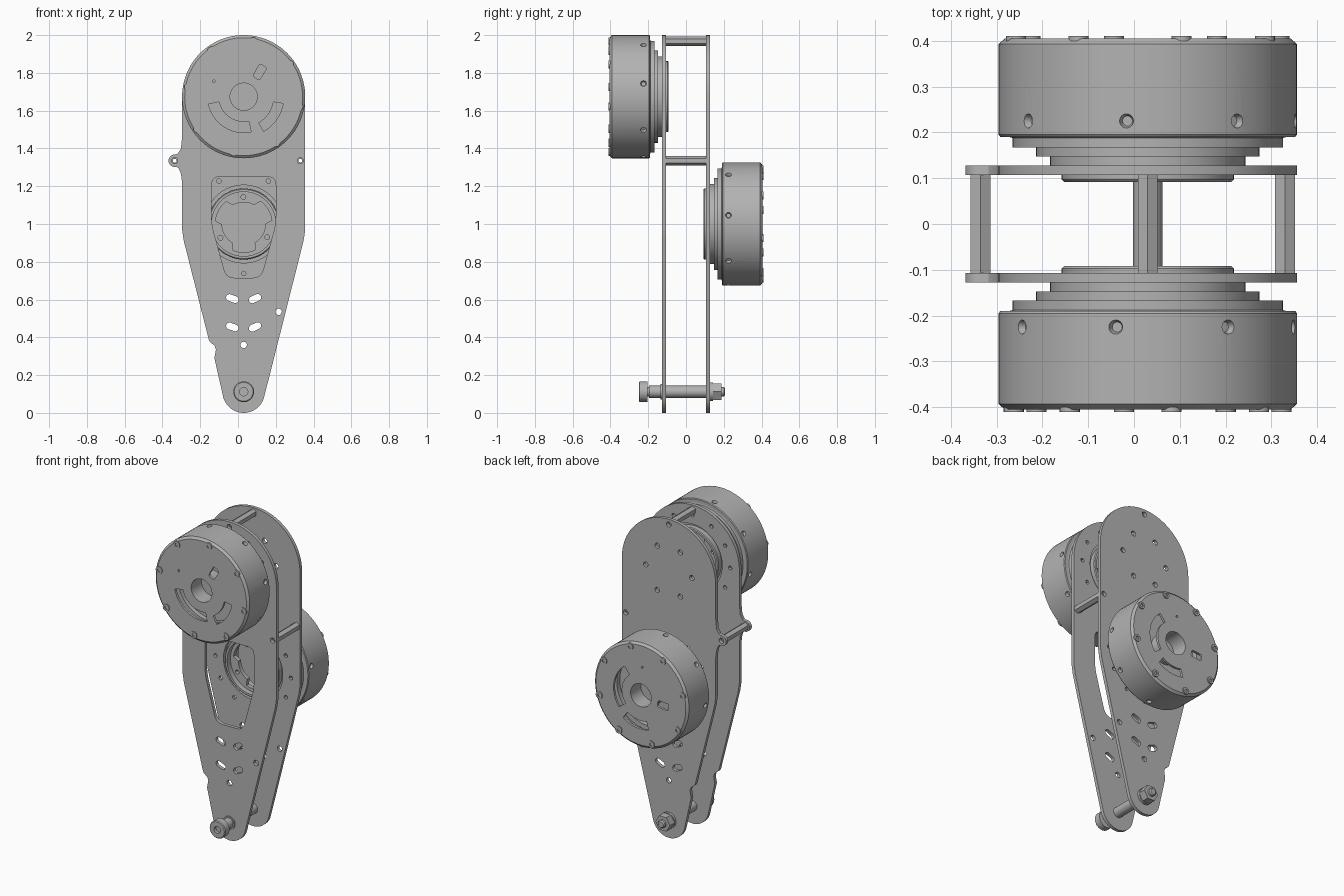
import bpy, bmesh, math
from mathutils import Matrix, Vector

cube = bpy.data.objects.get("Cube")
if cube:
    bpy.data.objects.remove(cube)

CX, UPPER, LOWER, PIVOT = 0.03, 1.674, 1.0, 0.112

grey = bpy.data.materials.new("machined grey")
grey.use_nodes = True
grey.diffuse_color = (0.45, 0.45, 0.45, 1)
grey.node_tree.nodes["Principled BSDF"].inputs["Base Color"].default_value = (0.45, 0.45, 0.45, 1)
parts = []


# ---- helpers: local z is the outward axis, turned to -y (front) or +y (back)
def place(mesh, name, cx=0, cz=0, back=False, spin=0):
    mesh.materials.clear()
    mesh.materials.append(grey)
    obj = bpy.data.objects.new(name, mesh)
    bpy.context.collection.objects.link(obj)
    obj.matrix_world = (Matrix.Translation((cx, 0, cz))
                        @ Matrix.Rotation(math.pi if back else 0, 4, 'Z')
                        @ Matrix.Rotation(math.pi / 2, 4, 'X')
                        @ Matrix.Rotation(math.radians(spin), 4, 'Z'))
    parts.append(obj)
    return obj


def evaluated(obj):
    deps = bpy.context.evaluated_depsgraph_get()
    return bpy.data.meshes.new_from_object(obj.evaluated_get(deps))


def arc(cx, cy, r, a0, a1, n=16):
    angles = [math.radians(a0 + (a1 - a0) * i / n) for i in range(n + 1)]
    return [(cx + r * math.cos(a), cy + r * math.sin(a)) for a in angles]


def circle(cx, cy, r, n=24):
    return arc(cx, cy, r, 0, 360, n)[:-1]


def polar(cx, cy, r, deg):
    return cx + r * math.cos(math.radians(deg)), cy + r * math.sin(math.radians(deg))


def slot(cx, cy, half, r, deg):
    return (arc(*polar(cx, cy, half, deg), r, deg - 90, deg + 90, 8)
            + arc(*polar(cx, cy, -half, deg), r, deg + 90, deg + 270, 8))


def sector(r0, r1, a0, a1):
    return arc(0, 0, r0, a0, a1) + arc(0, 0, r1, a1, a0)


def rounded(points, r):
    out = []
    for i, p in enumerate(points):
        p = Vector(p)
        a, b = Vector(points[i - 1]), Vector(points[(i + 1) % len(points)])
        a, b = p + (a - p).normalized() * r, p + (b - p).normalized() * r
        for k in range(6):
            t = k / 5
            out.append(tuple(a * (1 - t) ** 2 + p * 2 * t * (1 - t) + b * t * t))
    return out


def prism(loops, w0, w1):
    """Flat outline with holes, thickened from w0 to w1."""
    curve = bpy.data.curves.new("outline", 'CURVE')
    curve.dimensions, curve.fill_mode = '2D', 'BOTH'
    curve.extrude = abs(w1 - w0) / 2
    for loop in loops:
        s = curve.splines.new('POLY')
        s.points.add(len(loop) - 1)
        for point, (x, y) in zip(s.points, loop):
            point.co = (x, y, 0, 1)
        s.use_cyclic_u = True
    obj = bpy.data.objects.new("outline", curve)
    bpy.context.collection.objects.link(obj)
    mesh = evaluated(obj)
    bpy.data.objects.remove(obj)
    bm = bmesh.new()
    bm.from_mesh(mesh)
    bmesh.ops.remove_doubles(bm, verts=bm.verts, dist=1e-5)
    bmesh.ops.translate(bm, verts=bm.verts, vec=(0, 0, (w0 + w1) / 2))
    bmesh.ops.recalc_face_normals(bm, faces=bm.faces)
    bm.to_mesh(mesh)
    bm.free()
    return mesh


def lathe(profile, steps=72):
    bm = bmesh.new()
    vs = [bm.verts.new((r, 0, w)) for r, w in profile]
    es = [bm.edges.new((vs[i - 1], vs[i])) for i in range(len(vs))]
    bmesh.ops.spin(bm, geom=vs + es, cent=(0, 0, 0), axis=(0, 0, 1),
                   angle=math.tau, steps=steps)
    bmesh.ops.remove_doubles(bm, verts=bm.verts, dist=1e-5)
    bmesh.ops.recalc_face_normals(bm, faces=bm.faces)
    mesh = bpy.data.meshes.new("turned")
    bm.to_mesh(mesh)
    bm.free()
    return mesh


def drilled_shell():
    """Motor shell with a ring of small radial holes."""
    shell = bpy.data.objects.new("shell", lathe(
        [(0.3, 0.19), (0.322, 0.19), (0.326, 0.195), (0.326, 0.393),
         (0.312, 0.405), (0.3, 0.405)], 96))
    bm = bmesh.new()
    for k in range(8):
        bmesh.ops.create_cone(
            bm, cap_ends=True, segments=16, radius1=0.011, radius2=0.018, depth=0.024,
            matrix=Matrix.Rotation(math.radians(12.4 + 45 * k), 4, 'Z')
            @ Matrix.Translation((0.322, 0, 0.225)) @ Matrix.Rotation(math.pi / 2, 4, 'Y'))
    cut_mesh = bpy.data.meshes.new("drill")
    bm.to_mesh(cut_mesh)
    bm.free()
    cutter = bpy.data.objects.new("drill", cut_mesh)
    cutter.hide_render = True
    for o in (shell, cutter):
        bpy.context.collection.objects.link(o)
    mod = shell.modifiers.new("holes", 'BOOLEAN')
    mod.operation, mod.object = 'DIFFERENCE', cutter
    mesh = evaluated(shell)
    bpy.data.objects.remove(shell)
    bpy.data.objects.remove(cutter)
    return mesh


# ---- motors
def motor(side, cz, back, spin):
    def add(mesh, name):
        place(mesh, f"{side}_motor_{name}", CX, cz, back, spin)
    add(drilled_shell(), "shell")
    square = rounded([polar(0, 0, r, a) for r, a in
                      ((0.12, 46), (0.12, 66), (0.195, 64), (0.195, 51))], 0.012)
    add(prism([circle(0, 0, 0.302, 72), circle(0, 0, 0.072, 36),
               sector(0.133, 0.19, 192, 282), sector(0.16, 0.212, -60, -10),
               square, circle(-0.158, 0.082, 0.007, 12)], 0.39, 0.405), "cap")
    add(lathe([(0.17, 0.092), (0.183, 0.092), (0.188, 0.097), (0.188, 0.128),
               (0.213, 0.128), (0.213, 0.147), (0.244, 0.147), (0.244, 0.167),
               (0.295, 0.167), (0.295, 0.188), (0.31, 0.192), (0.31, 0.205),
               (0.17, 0.205)]), "flange")
    # output carrier with three lobes, seen through the flange bore
    bore = []
    for k in range(3):
        bore += arc(0, 0, 0.115, 120 * k + 5, 120 * k + 65)
        bore += arc(0, 0, 0.15, 120 * k + 72, 120 * k + 118)
    holes = [circle(*polar(0, 0, 0.143, 120 * k + 35), 0.013, 12) for k in range(3)]
    add(prism([circle(0, 0, 0.172, 48), bore] + holes, 0.125, 0.15), "carrier")
    add(lathe([(0, 0.25), (0.3, 0.25), (0.3, 0.28), (0.25, 0.28), (0.25, 0.33),
               (0.22, 0.33), (0.22, 0.3), (0.092, 0.3), (0.092, 0.39),
               (0.074, 0.39), (0.074, 0.3), (0, 0.3)]), "rotor")
    for k in range(8):
        x, y = polar(0, 0, 0.297, 80 + 45 * k)
        add(prism([circle(x, y, 0.022, 20), circle(x, y, 0.011, 6)], 0.4, 0.411), f"cap_bolt_{k}")


motor("front", UPPER, False, 0)
motor("back", LOWER, True, -65.6)

# ---- side plates
outline = (arc(CX, UPPER, 0.326, 0, 180, 48)
           + [(-0.296, 1.46), (-0.302, 1.4), (-0.318, 1.373)]
           + arc(-0.335, 1.335, 0.033, 80, 280)
           + [(-0.315, 1.298), (-0.302, 1.265), (-0.296, 1.22),
              (-0.296, 0.97), (-0.287, 0.91), (-0.155, 0.39),
              (-0.148, 0.375), (-0.123, 0.355), (-0.117, 0.335), (-0.125, 0.29)]
           + arc(CX, PIVOT, 0.112, 195, 345, 24)
           + [(0.347, 0.91), (0.356, 0.97)])
standoffs = {"left": (0.33, 1.335), "right": (-0.335, 1.335), "top": (CX, 1.968)}
shared = [circle(x, z, 0.016, 16) for x, z in standoffs.values()]
shared += [circle(CX, 0.36, 0.017, 16), circle(0.215, 0.535, 0.017, 16),
           circle(CX, PIVOT, 0.028)]
for z in (0.455, 0.605):
    shared += [slot(CX - 0.06, z, 0.016, 0.018, -20), slot(CX + 0.06, z, 0.016, 0.018, 25)]


def motor_mount(cz):
    return [circle(CX, cz, 0.206, 64)] + [
        circle(*polar(CX, cz, 0.262, 30 * k), 0.012, 12) for k in range(12)]


window = rounded([(-0.14, 1.25), (0.2, 1.25), (0.2, 1.0), (0.122, 0.715),
                  (-0.062, 0.715), (-0.14, 1.0)], 0.045)
cover_holes = [circle(*polar(CX, UPPER, 0.16, 60 * k), 0.016, 16) for k in range(6)]
place(prism([outline, window] + shared + motor_mount(UPPER), 0.107, 0.128), "front_plate")
place(prism([outline] + shared + cover_holes + motor_mount(LOWER), -0.128, -0.107), "back_plate")

# ---- hexagonal standoffs
for name, (x, z) in standoffs.items():
    place(prism([arc(0, 0, 0.025, 30, 330, 5), circle(0, 0, 0.01, 12)], -0.107, 0.107),
          name + "_standoff", x, z)

# ---- pivot bolt, spacer, washers and nut
place(lathe([(0, 0.23), (0.022, 0.23), (0.022, 0.25), (0.05, 0.25), (0.055, 0.245),
             (0.055, 0.205), (0.024, 0.205), (0.024, -0.2), (0.018, -0.207),
             (0, -0.207)], 32), "pivot_bolt", CX, PIVOT)
for name, r, w0, w1 in (("outer_spacer", 0.032, 0.136, 0.196), ("front_washer", 0.04, 0.128, 0.136),
                        ("inner_spacer", 0.032, -0.107, 0.107), ("back_washer", 0.05, -0.142, -0.128)):
    place(prism([circle(0, 0, r, 32), circle(0, 0, 0.023, 32)], w0, w1), name, CX, PIVOT)
place(prism([circle(0, 0, 0.05, 6), circle(0, 0, 0.023, 32)], -0.188, -0.142),
      "pivot_nut", CX, PIVOT)

# ---- smooth shading with crisp edges
bpy.ops.object.select_all(action='DESELECT')
for obj in parts:
    obj.select_set(True)
bpy.context.view_layer.objects.active = parts[0]
bpy.ops.object.shade_smooth_by_angle(angle=math.radians(30))
